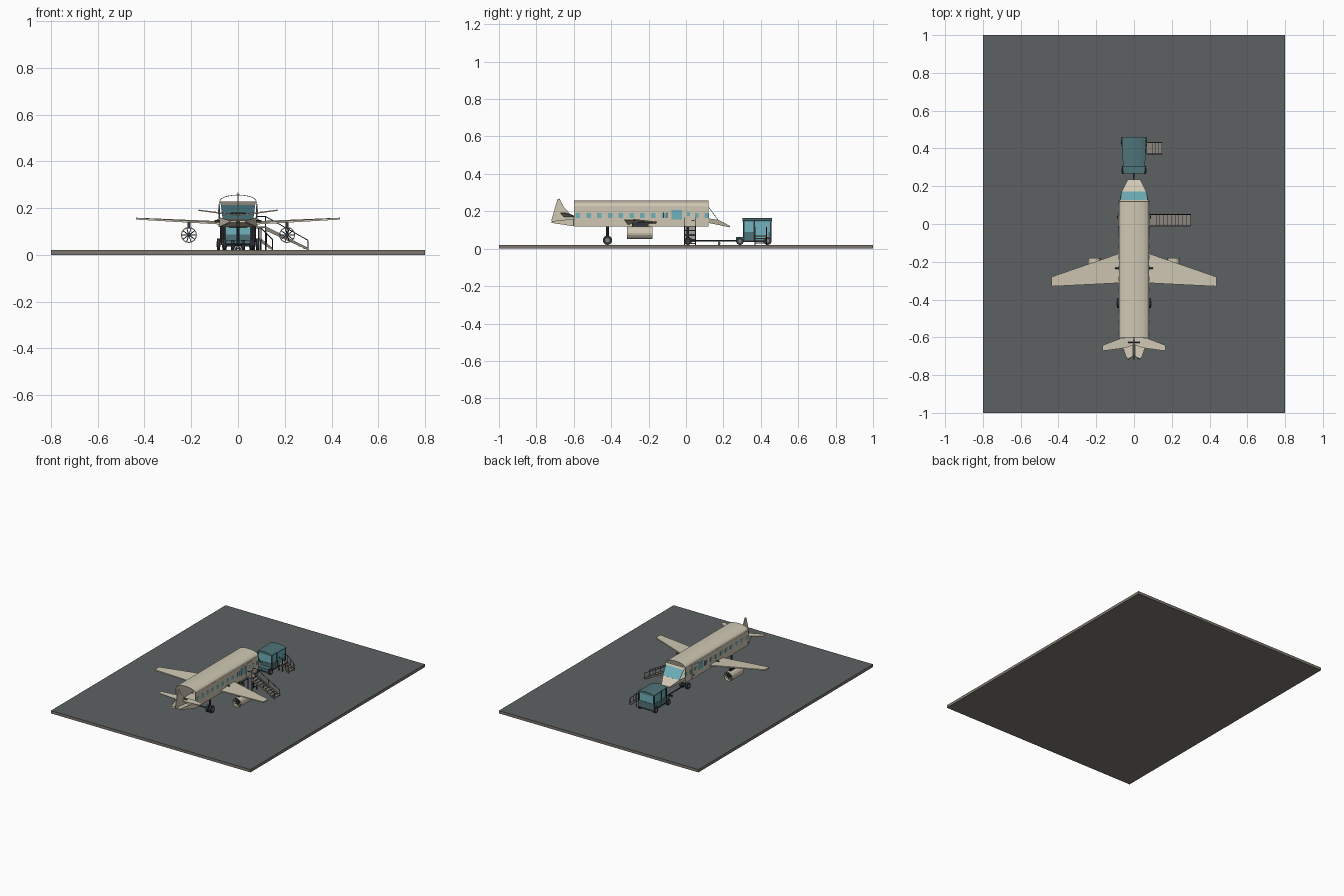
import bpy, bmesh, math
from mathutils import Vector

if "Cube" in bpy.data.objects:
    bpy.data.objects.remove(bpy.data.objects["Cube"])


def mat(name, r, g, b):
    m = bpy.data.materials.new(name)
    m.diffuse_color = [(c / 255 / 12.92 if c < 11 else ((c / 255 + .055) / 1.055) ** 2.4) for c in (r, g, b)] + [1]
    m.use_nodes = True
    m.node_tree.nodes["Principled BSDF"].inputs["Base Color"].default_value = m.diffuse_color
    return m


CREAM = mat("cream", 208, 200, 180)
GLASS = mat("cyan glass", 112, 178, 188)
TEAL = mat("teal", 78, 116, 120)
DARK = mat("dark metal", 48, 54, 60)
GREY = mat("stair grey", 140, 135, 126)
ASPHALT = mat("asphalt", 92, 97, 98)
EDGE = mat("slab edge", 125, 119, 110)


def poly(name, verts, faces, m, thick=0, mirror=False):
    me = bpy.data.meshes.new(name)
    me.from_pydata([tuple(v) for v in verts], [], faces)
    bm = bmesh.new()
    bm.from_mesh(me)
    bmesh.ops.recalc_face_normals(bm, faces=bm.faces)
    bm.to_mesh(me)
    bm.free()
    me.materials.append(m)
    o = bpy.data.objects.new(name, me)
    bpy.context.collection.objects.link(o)
    if thick:
        s = o.modifiers.new("thickness", "SOLIDIFY")
        s.thickness = thick
        s.offset = 0
    if mirror:
        o.modifiers.new("mirror", "MIRROR")
    return o


def loft(name, a, b, m, mirror=False):
    """Closed solid between two outlines with equal point counts."""
    n = len(a)
    f = [tuple(range(n)), tuple(range(n, 2 * n))]
    f += [(i, (i + 1) % n, n + (i + 1) % n, n + i) for i in range(n)]
    return poly(name, list(a) + list(b), f, m, 0, mirror)


def box(name, x0, x1, y0, y1, z0, z1, m, mirror=False):
    q = [(x0, y0), (x1, y0), (x1, y1), (x0, y1)]
    return loft(name, [p + (z0,) for p in q], [p + (z1,) for p in q], m, mirror)


def rod(name, p, q, r, m, n=6, mirror=False):
    p, q = Vector(p), Vector(q)
    d = (q - p).normalized()
    u = d.orthogonal().normalized()
    v = d.cross(u)
    ring = [(u * math.cos(t) + v * math.sin(t)) * r for t in [2 * math.pi * i / n for i in range(n)]]
    return loft(name, [p + k for k in ring], [q + k for k in ring], m, mirror)


def wheel(name, x, y, z, r, w, mirror=True):
    rod(name + "_tyre", (x - w / 2, y, z), (x + w / 2, y, z), r, DARK, 16, mirror)
    rod(name + "_hub", (x - w / 2 - .002, y, z), (x + w / 2 + .002, y, z), r * .45, GREY, 10, mirror)


# ground slab with asphalt top
slab = box("ground_slab", -.8, .8, -1, 1, 0, .02, EDGE)
slab.data.materials.append(ASPHALT)
for f in slab.data.polygons:
    f.material_index = int(f.center.z > .019)

# fuselage: tube open at both ends
prof = [(-.078, .12), (-.078, .228)]
prof += [(-.078 * math.cos(math.pi * i / 12), .228 + .028 * math.sin(math.pi * i / 12)) for i in range(1, 12)]
prof += [(.078, .228), (.078, .12)]
n = len(prof)
poly("fuselage", [(x, y, z) for y in (-.6, .12) for x, z in prof],
     [(i, (i + 1) % n, n + (i + 1) % n, n + i) for i in range(n)], CREAM, .003)
box("roof_seam", .0775, .0805, -.6, .12, .224, .227, CREAM, True)

# windows along both sides
for i in range(13):
    y = -.578 + i * .0575
    if i not in (9, 10):
        box("cabin_window", .078, .081, y - .012, y + .012, .165, .192, GLASS, True)
box("large_window", .078, .081, -.078, -.022, .155, .208, GLASS, True)
for y in (-.122, -.104):
    box("window_frame", .078, .082, y, y + .004, .163, .194, DARK, True)

# cabin door
door = [(-.02, .12), (.048, .12), (.048, .205), (.04, .217), (-.012, .217), (-.02, .205)]
loft("cabin_door", [(.078, y, z) for y, z in door], [(.084, y, z) for y, z in door], CREAM, True)
box("door_window", .0835, .086, .005, .022, .175, .195, GLASS, True)
rod("door_handle", (.087, .03, .15), (.087, .045, .15), .003, DARK, 6, True)

# windshield and nose sheets
poly("windshield_header", [(-.078, .118, .228), (.078, .118, .228), (.073, .127, .214), (-.073, .127, .214)],
     [(0, 1, 2, 3)], CREAM, .003)
poly("windshield", [(-.073, .127, .214), (.073, .127, .214), (.066, .17, .155), (-.066, .17, .155)],
     [(0, 1, 2, 3)], GLASS, .003)
poly("nose_cone", [(-.066, .17, .155), (.066, .17, .155), (.034, .235, .122), (-.034, .235, .122),
                   (-.078, .12, .162), (.078, .12, .162), (-.078, .12, .138), (.078, .12, .138),
                   (.034, .235, .114), (-.034, .235, .114)],
     [(0, 1, 2, 3), (4, 0, 3, 9, 6), (1, 5, 7, 8, 2), (3, 2, 8, 9), (6, 9, 8, 7)], CREAM)

# tail: ramp, fin and stabilisers
loft("tail_ramp", [(.003, -.6, .12), (.078, -.6, .12), (.078, -.6, .14), (.003, -.6, .135)],
     [(.006, -.7, .138), (.028, -.72, .138), (.034, -.715, .147), (.006, -.7, .147)], CREAM, True)
poly("tail_side", [(.078, -.6, .12), (.078, -.6, .16), (.036, -.715, .147), (.036, -.715, .14)],
     [(0, 1, 2, 3)], CREAM, .003, True)
fin = [(-.6, .12), (-.6, .165), (-.655, .225), (-.675, .267), (-.687, .265), (-.72, .15), (-.715, .14)]
loft("tail_fin", [(-.003, y, z) for y, z in fin], [(.003, y, z) for y, z in fin], CREAM)


def plank(name, pts, t):
    loft(name, pts, [(x, y, z + t) for x, y, z in pts], CREAM, True)


plank("stabiliser", [(.002, -.595, .168), (.07, -.605, .175), (.168, -.643, .188), (.165, -.672, .188),
                     (.04, -.655, .171), (.002, -.64, .168)], .005)
rod("stabiliser_pin", (-.032, -.625, .178), (.032, -.625, .178), .004, DARK)

# wings and pins
plank("wing", [(.075, -.155, .136), (.437, -.28, .151), (.437, -.33, .151), (.23, -.32, .139), (.075, -.312, .13)], .008)
rod("wing_pin", (.05, -.235, .145), (.1, -.235, .146), .004, DARK, 6, True)

# engines
N = 16
ring = [(math.cos(2 * math.pi * i / N), math.sin(2 * math.pi * i / N)) for i in range(N)]
poly("engine_casing", [(.21 + .032 * c, y, .085 + .032 * s) for y in (-.315, -.18) for c, s in ring],
     [(i, (i + 1) % N, N + (i + 1) % N, N + i) for i in range(N)], CREAM, .004, True)
for y in (-.3, -.195):
    rod("engine_hub", (.21, y - .008, .085), (.21, y + .008, .085), .009, DARK, 10, True)
    for i in range(10):
        t = 2 * math.pi * i / 10
        rod("fan_blade", (.21, y, .085), (.21 + .031 * math.cos(t), y, .085 + .031 * math.sin(t)), .0025, DARK, 4, True)
box("engine_pylon", .204, .216, -.29, -.2, .113, .143, DARK, True)

# landing gear
wheel("main_wheel", .083, -.42, .045, .025, .014)
wheel("main_inner_wheel", .058, -.42, .045, .025, .014)
rod("main_strut", (.07, -.42, .045), (.07, -.42, .122), .007, DARK, 8, True)
rod("main_axle", (-.083, -.42, .045), (.083, -.42, .045), .004, DARK)
wheel("nose_wheel", .022, .01, .042, .022, .014)
rod("nose_strut", (0, .01, .042), (0, .01, .122), .007, DARK, 8)
rod("nose_axle", (-.022, .01, .042), (.022, .01, .042), .004, DARK)

# tow bar
rod("tow_bar", (0, .01, .043), (0, .3, .043), .004, DARK)
rod("tow_bar_leg", (0, .177, .043), (0, .177, .026), .003, DARK)
wheel("tow_bar_wheel", .008, .177, .027, .007, .006)


def stairs(name, x0, xp, x1, y0, y1, top, rail, steps):
    """Platform x0..xp at height top, then steps down to x1."""
    box(name + "_platform", x0, xp, y0, y1, top - .008, top, GREY)
    dx, dz = (x1 - xp) / steps, (top - .02) / (steps + 1)
    for i in range(steps):
        z = top - dz * (i + 1)
        box(name + "_tread", xp + dx * i, xp + dx * (i + 1), y0, y1, z - .005, z, GREY)
    for y in (y0 + .003, y1 - .003):
        loft(name + "_stringer", [(xp, y - .002, top - .018), (xp, y - .002, top), (x1, y - .002, .03), (x1, y - .002, .02)],
             [(xp, y + .002, top - .018), (xp, y + .002, top), (x1, y + .002, .03), (x1, y + .002, .02)], GREY)
        hi, lo = top + rail, .02 + rail
        rod(name + "_rail", (x0, y, hi), (xp, y, hi), .002, DARK)
        rod(name + "_rail", (xp, y, hi), (x1, y, lo), .002, DARK)
        for k in (0, .5, 1):
            x, b = xp + (x1 - xp) * k, top + (.02 - top) * k
            rod(name + "_post", (x, y, b), (x, y, b + rail), .002, DARK)
        for x in (x0 + .004, xp):
            rod(name + "_leg", (x, y, .02), (x, y, top), .003, DARK)


stairs("boarding_stairs", .084, .118, .3, -.012, .053, .122, .042, 9)
for z in (.045, .07, .095):
    box("boarding_stairs_brace", .116, .12, -.012, .053, z, z + .005, DARK)

# tug: chassis, body, cab and roof
box("tug_chassis", -.052, .052, .27, .455, .035, .048, DARK)
loft("tug_deck", [(-.054, .268, .045), (.054, .268, .045), (.058, .31, .045), (-.058, .31, .045)],
     [(-.054, .268, .062), (.054, .268, .062), (.058, .31, .062), (-.058, .31, .062)], TEAL)
loft("tug_body", [(-.057, .305, .045), (.057, .305, .045), (.063, .458, .045), (-.063, .458, .045)],
     [(-.057, .305, .088), (.057, .305, .088), (.063, .458, .088), (-.063, .458, .088)], TEAL)
loft("tug_cab_glass", [(-.055, .308, .088), (.055, .308, .088), (.061, .455, .088), (-.061, .455, .088)],
     [(-.055, .308, .147), (.055, .308, .147), (.061, .455, .147), (-.061, .455, .147)], GLASS)
for y, x in ((.308, .055), (.364, .057), (.453, .06)):
    box("tug_pillar", x - .004, x + .004, y - .004, y + .004, .045, .148, DARK, True)
box("tug_side_door", .055, .0625, .372, .44, .05, .088, GLASS)
arc = [(-1, .145), (-1, .152), (-.6, .16), (0, .164), (.6, .16), (1, .152), (1, .145)]
loft("tug_roof", [(.058 * x, .302, z) for x, z in arc], [(.065 * x, .46, z) for x, z in arc], TEAL)
wheel("tug_rear_wheel", .06, .436, .042, .022, .014)
wheel("tug_front_wheel", .057, .288, .04, .02, .014)

# tug steps
stairs("tug_steps", .066, .098, .148, .367, .433, .07, .045, 3)
